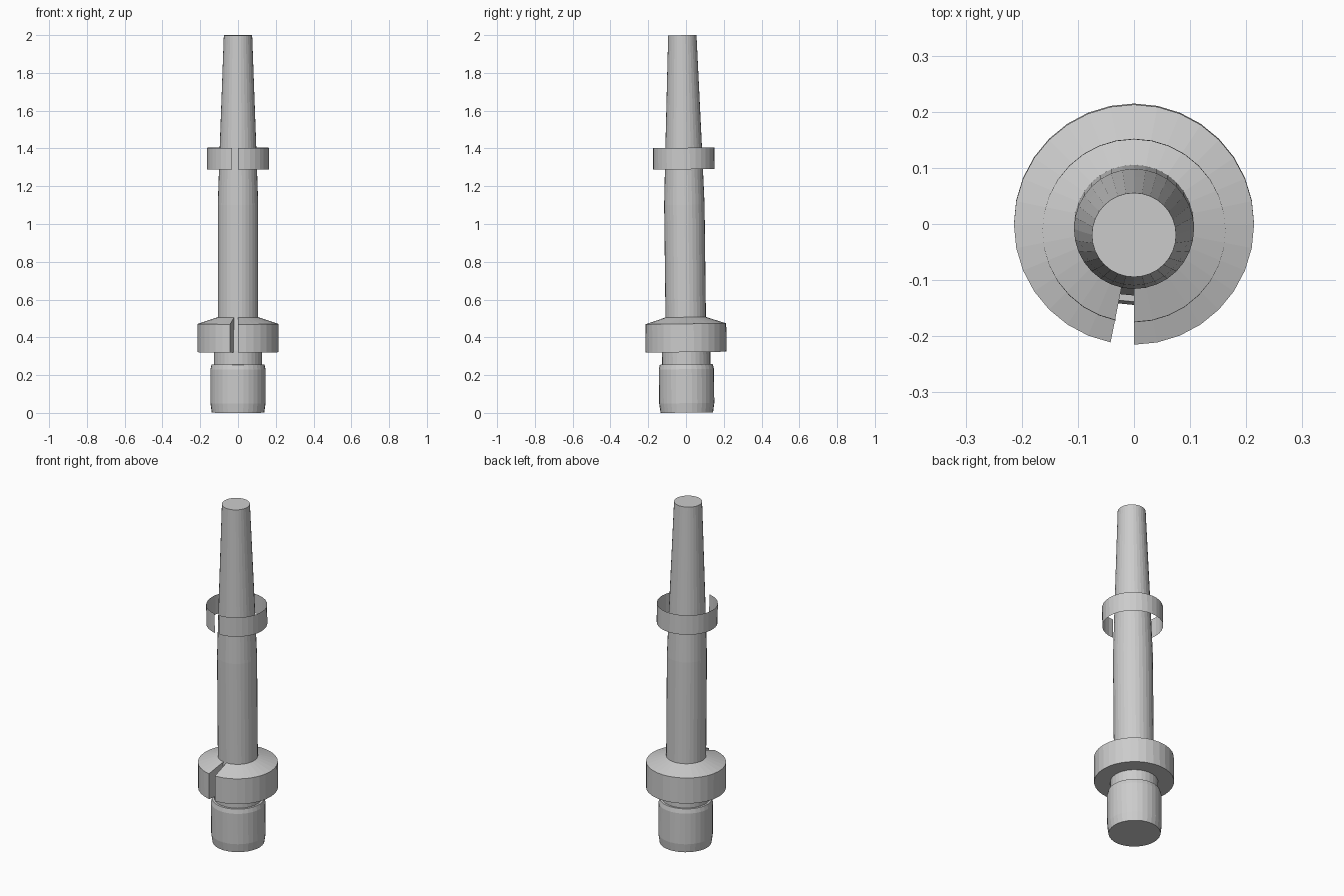
import bpy, bmesh, math
from mathutils import Matrix

if "Cube" in bpy.data.objects:
    bpy.data.objects.remove(bpy.data.objects["Cube"])

SEG = 32
STEP = 2 * math.pi / SEG
# the whole assembly leans very slightly towards the front
LEAN = Matrix.Translation((0, 0.0045, 0.0015)) @ Matrix.Rotation(0.012, 4, 'X')


def lathe(name, profile, full=True, closed=False):
    """Revolve (radius, z) points from the front; full=False leaves one segment open."""
    bm = bmesh.new()
    rings = []
    for i in range(SEG):
        a = -math.pi / 2 + i * STEP
        rings.append([bm.verts.new((r * math.cos(a), r * math.sin(a), z)) for r, z in profile])
    n = len(profile)
    for i in range(SEG if full else SEG - 1):
        a, b = rings[i], rings[(i + 1) % SEG]
        for j in range(n if closed else n - 1):
            k = (j + 1) % n
            bm.faces.new((a[j], b[j], b[k], a[k]))
    if closed and not full:          # slot walls
        bm.faces.new(rings[0])
        bm.faces.new(rings[-1][::-1])
    if full and not closed:          # end caps
        bm.faces.new([r[0] for r in rings][::-1])
        bm.faces.new([r[-1] for r in rings])
    bmesh.ops.recalc_face_normals(bm, faces=bm.faces)
    bm.transform(LEAN)
    mesh = bpy.data.meshes.new(name)
    bm.to_mesh(mesh)
    bm.free()
    obj = bpy.data.objects.new(name, mesh)
    bpy.context.collection.objects.link(obj)
    return obj


# foot, neck and tapered shaft as one turned body
lathe("shaft", [(0.139, 0), (0.146, 0.05), (0.146, 0.23), (0.14, 0.255),
                (0.128, 0.255), (0.128, 0.33), (0.114, 0.45), (0.107, 0.505),
                (0.107, 1.1), (0.097, 1.4), (0.075, 1.998)])

# solid slotted collar with a sloping top
lathe("lower_collar", [(0.128, 0.32), (0.214, 0.32), (0.214, 0.47),
                       (0.107, 0.505), (0.114, 0.45), (0.128, 0.33)],
      full=False, closed=True)

# thin open ring standing clear of the shaft
lathe("upper_ring", [(0.163, 1.288), (0.163, 1.402)], full=False)
